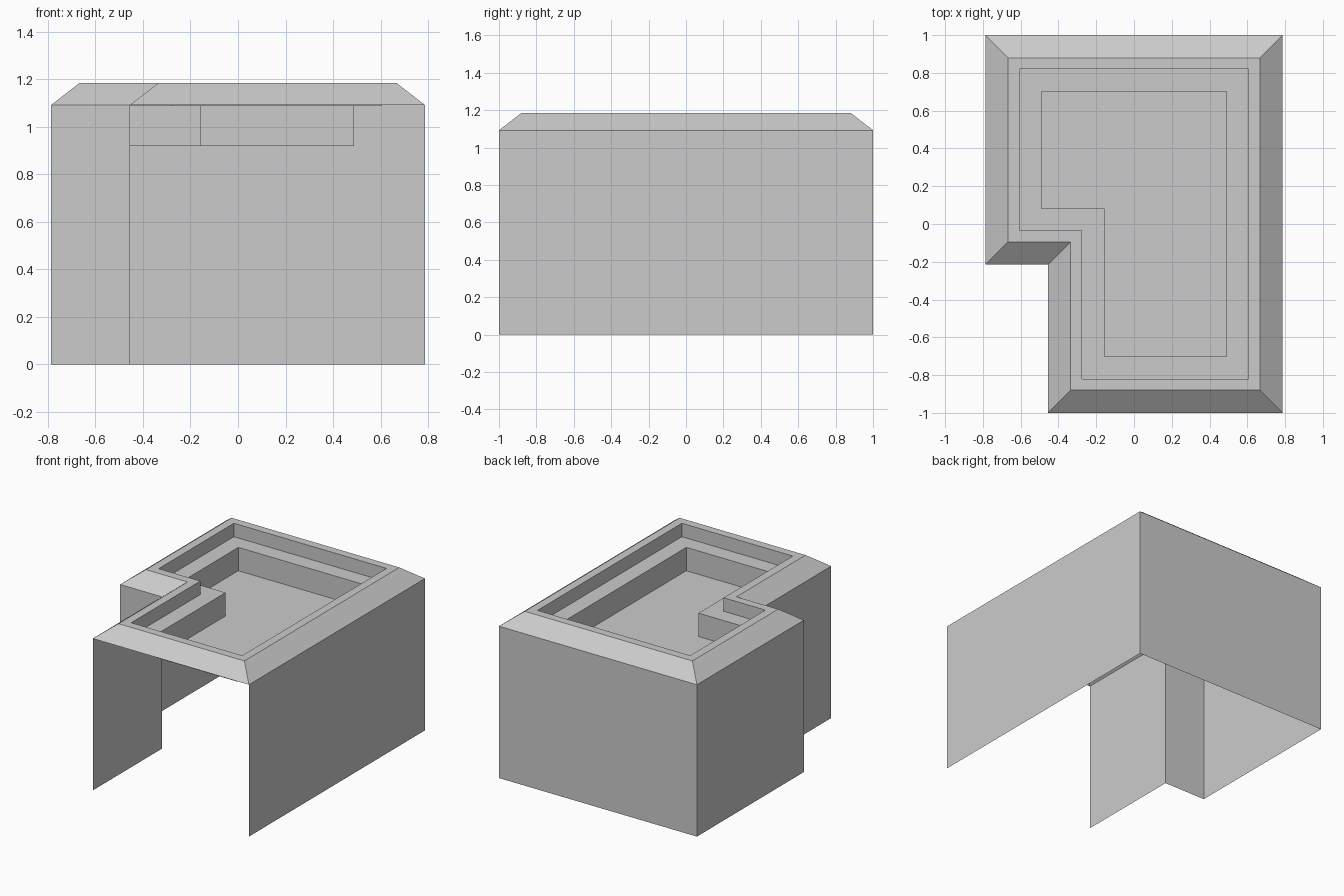
import bpy
import bmesh

if "Cube" in bpy.data.objects:
    bpy.data.objects.remove(bpy.data.objects["Cube"])

X, Y = 0.787, 1.0            # outer half sizes
NX, NY = -0.455, -0.215      # inner corner of the L-shaped notch


def outline(d):
    """L-shaped footprint, inset by d, counter-clockwise from front left."""
    return [(NX + d, -Y + d), (X - d, -Y + d), (X - d, Y - d),
            (-X + d, Y - d), (-X + d, NY + d), (NX + d, NY + d)]


def sheet(name, profile, skip=(), floor=False):
    """Sweep a profile of (inset, height) around the footprint."""
    bm = bmesh.new()
    rings = [[bm.verts.new((x, y, z)) for x, y in outline(d)] for d, z in profile]
    for a, b in zip(rings, rings[1:]):
        for i in range(6):
            if i not in skip:
                j = (i + 1) % 6
                bm.faces.new((a[i], a[j], b[j], b[i]))
    if floor:
        bm.faces.new(rings[-1])
    bmesh.ops.delete(bm, geom=[v for v in bm.verts if not v.link_faces], context='VERTS')
    mesh = bpy.data.meshes.new(name)
    bm.to_mesh(mesh)
    bm.free()
    obj = bpy.data.objects.new(name, mesh)
    bpy.context.collection.objects.link(obj)
    return obj


# Thin outer walls, open at the front (side 0)
sheet("outer_walls", [(0, 0), (0, 1.092)], skip=(0,))

# Sloped eave and flat rim
sheet("roof_rim", [(0, 1.092), (0.12, 1.185), (0.18, 1.185)])

# Stepped recess: ledge, then the sunken roof floor
sheet("roof_recess", [(0.18, 1.185), (0.18, 1.088), (0.298, 1.088), (0.298, 0.92)],
      floor=True)
